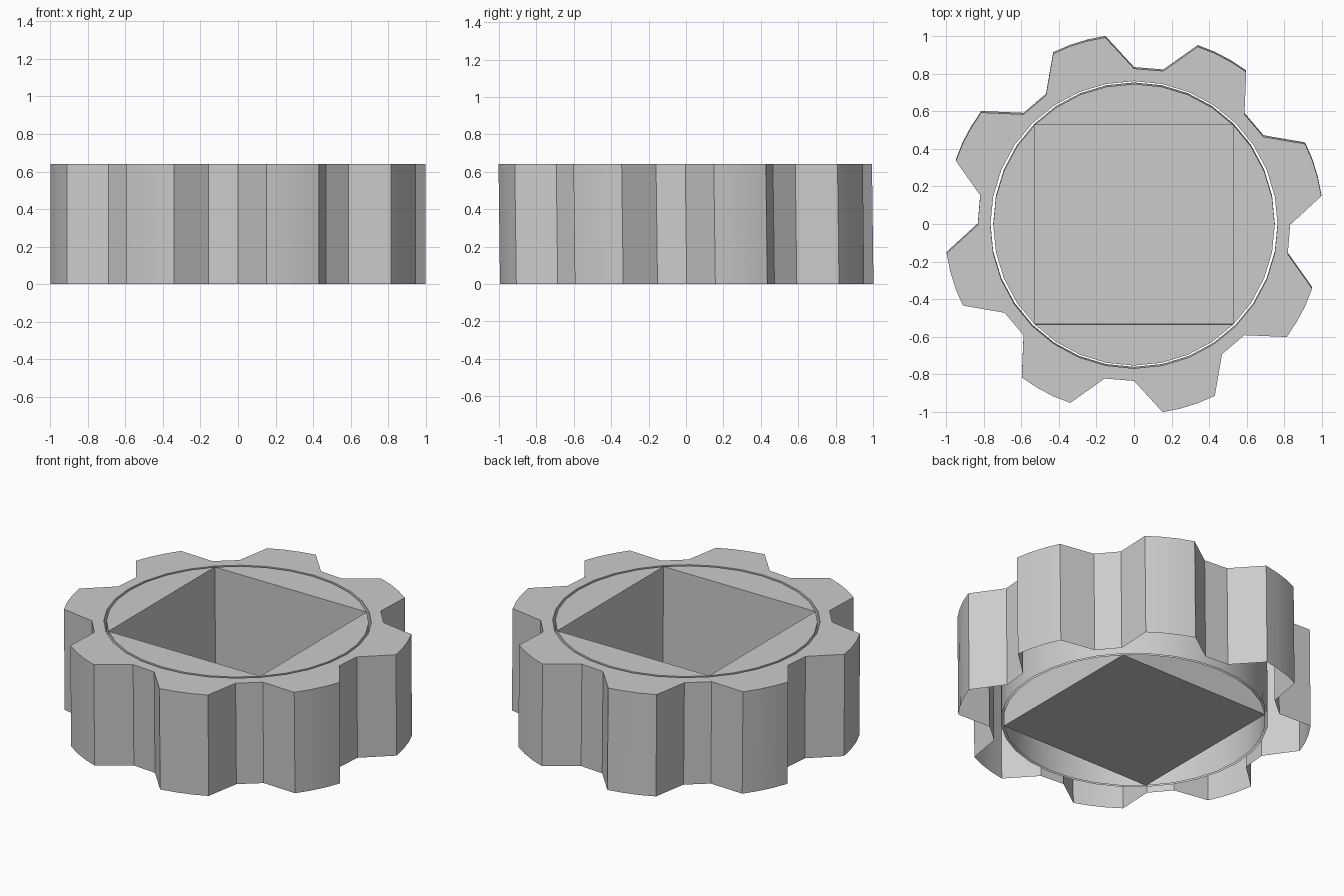
import bpy, bmesh
from math import cos, sin, radians

if "Cube" in bpy.data.objects:
    bpy.data.objects.remove(bpy.data.objects["Cube"])

H = 0.64        # height
LEAN = 0.008    # slight lean of the walls toward +y at the base


def polar(r, deg):
    return (r * cos(radians(deg)), r * sin(radians(deg)))


def circle(r, n=32):
    return [polar(r, 360 * i / n) for i in range(n)]


def top_bottom(bm, pts):
    top = [bm.verts.new((x, y - LEAN / 2, H)) for x, y in pts]
    low = [bm.verts.new((x, y + LEAN / 2, 0)) for x, y in pts]
    return top, low


def walls(bm, top, low, inward=False):
    n = len(top)
    for i in range(n):
        j = (i + 1) % n
        f = [low[i], low[j], top[j], top[i]]
        bm.faces.new(f[::-1] if inward else f)


def finish(bm, name):
    me = bpy.data.meshes.new(name)
    bm.to_mesh(me)
    bm.free()
    ob = bpy.data.objects.new(name, me)
    bpy.context.collection.objects.link(ob)
    bpy.ops.object.select_all(action='DESELECT')
    bpy.context.view_layer.objects.active = ob
    ob.select_set(True)
    bpy.ops.object.shade_smooth_by_angle(angle=radians(20))


# Toothed ring: outer and inner walls joined by a top face, open underneath
tooth = [(0.832, 0), (1.01, 8.7), (1.01, 14.2), (1.01, 19.8), (1.008, 25.3), (0.834, 34.2)]
outline = [polar(r, a + 45 * k) for k in range(8) for r, a in tooth]
bm = bmesh.new()
o_top, o_low = top_bottom(bm, outline)
i_top, i_low = top_bottom(bm, circle(0.765))
walls(bm, o_top, o_low)
walls(bm, i_top, i_low, inward=True)
for k in range(8):      # one top sector per tooth: 6 outer points, 4 inner spans
    outer = [o_top[(6 * k + i) % 48] for i in range(7)]
    inner = [i_top[(4 * k + i) % 32] for i in range(5)]
    bm.faces.new(outer + inner[::-1])
finish(bm, "toothed_ring")

# Round hub with a square pocket whose corners touch the rim; pocket floor at the base
bm = bmesh.new()
h_top, h_low = top_bottom(bm, circle(0.75))
walls(bm, h_top, h_low)
corners = [4, 12, 20, 28]
s_top = [h_top[i] for i in corners]
s_low = [h_low[i] for i in corners]
walls(bm, s_top, s_low, inward=True)
bm.faces.new(s_low)
for c in corners:       # four top segments between square and rim
    bm.faces.new([h_top[(c + i) % 32] for i in range(9)])
finish(bm, "square_socket_hub")
